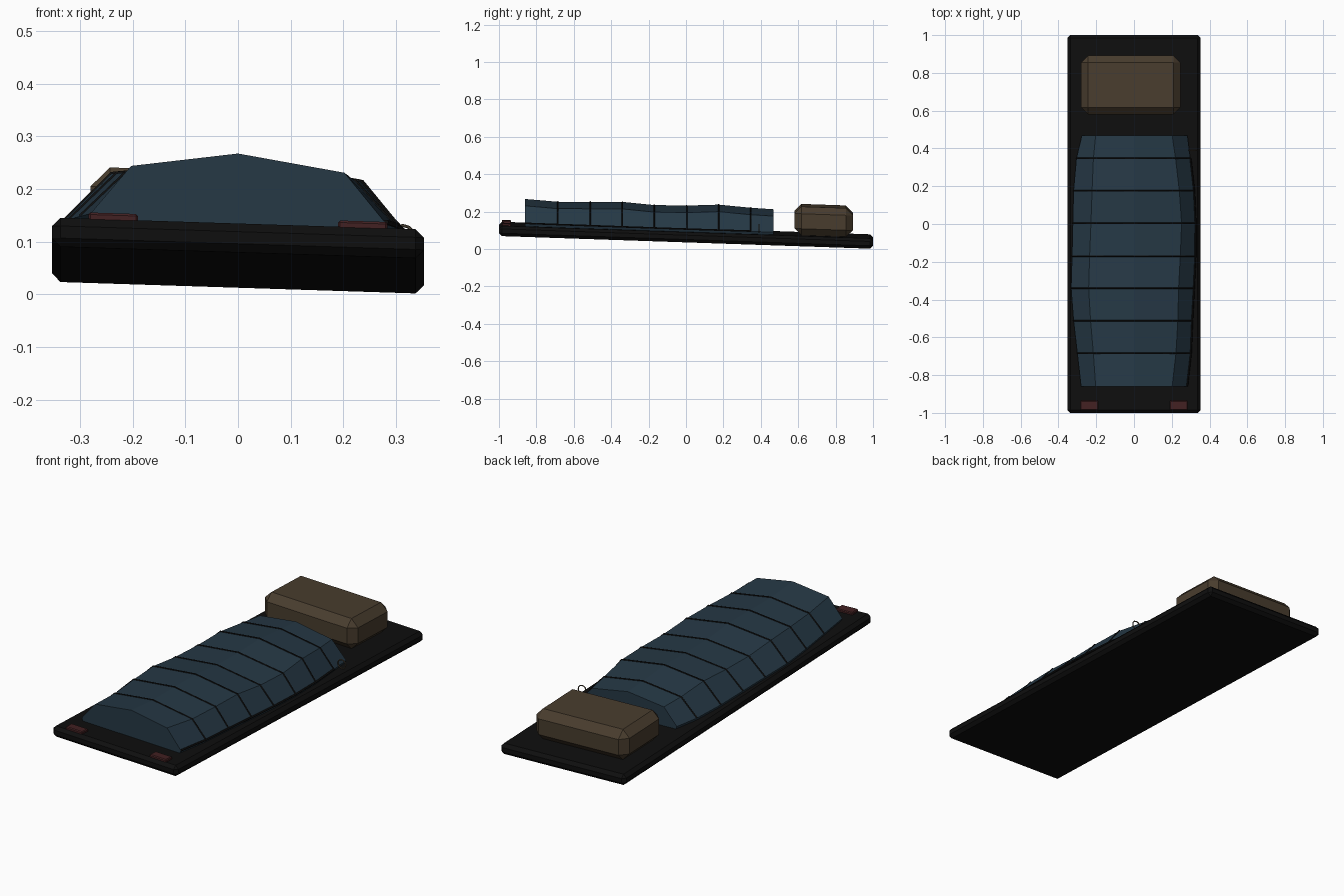
import bpy, bmesh, math
from mathutils import Matrix

if "Cube" in bpy.data.objects:
    bpy.data.objects.remove(bpy.data.objects["Cube"])

# the whole bedroll lies on a slight slope
TILT = Matrix(((1, 0, 0, 0), (0, 1, 0, 0), (-0.032, -0.034, 1, 0), (0, 0, 0, 1)))


def material(name, rgb):
    m = bpy.data.materials.new(name)
    m.diffuse_color = (*rgb, 1)
    m.use_nodes = True
    m.node_tree.nodes["Principled BSDF"].inputs["Base Color"].default_value = m.diffuse_color
    return m


BLACK = material("black_foam", (0.0045, 0.0045, 0.0045))
BLUE = material("slate_blue_fabric", (0.019, 0.040, 0.060))
TAN = material("brown_canvas", (0.066, 0.046, 0.027))
RED = material("dark_red_strap", (0.055, 0.015, 0.016))
BRASS = material("dull_brass", (0.09, 0.07, 0.045))


def finish(name, bm, mat):
    bmesh.ops.recalc_face_normals(bm, faces=bm.faces)
    bm.transform(TILT)
    me = bpy.data.meshes.new(name)
    bm.to_mesh(me)
    bm.free()
    me.materials.append(mat)
    ob = bpy.data.objects.new(name, me)
    bpy.context.collection.objects.link(ob)
    return ob


def box(name, lo, hi, bevel, mat):
    bm = bmesh.new()
    bmesh.ops.create_cube(bm, size=1)
    for v in bm.verts:
        v.co = [(a + b) / 2 + c * (b - a) for a, b, c in zip(lo, hi, v.co)]
    bmesh.ops.bevel(bm, geom=bm.edges[:], offset=bevel, segments=1, affect='EDGES')
    return finish(name, bm, mat)


def tube(name, pts, r, mat):
    cu = bpy.data.curves.new(name, 'CURVE')
    cu.dimensions = '3D'
    cu.bevel_depth = r
    cu.bevel_resolution = 1
    cu.use_fill_caps = True
    sp = cu.splines.new('POLY')
    sp.points.add(len(pts) - 1)
    for p, q in zip(sp.points, pts):
        p.co = (*q, 1)
    cu.transform(TILT)
    cu.materials.append(mat)
    ob = bpy.data.objects.new(name, cu)
    bpy.context.collection.objects.link(ob)


# mat, pillow and foot straps
box("ground_mat", (-0.353, -1, 0.046), (0.353, 1, 0.101), 0.016, BLACK)
box("pillow", (-0.28, 0.58, 0.10), (0.245, 0.892, 0.254), 0.037, TAN)
for side in (-1, 1):
    box("foot_strap", (side * 0.237 - 0.047, -0.985, 0.094),
        (side * 0.237 + 0.047, -0.935, 0.113), 0.004, RED)

# sleeping bag cross-sections: y, left, left shoulder, right shoulder, right, crown height
SECTIONS = [
    (-0.860, -0.280, -0.203, 0.202, 0.280, 0.238),
    (-0.685, -0.300, -0.215, 0.222, 0.300, 0.229),
    (-0.512, -0.320, -0.230, 0.232, 0.307, 0.235),
    (-0.340, -0.333, -0.240, 0.236, 0.316, 0.240),
    (-0.170, -0.328, -0.235, 0.245, 0.324, 0.229),
    (0.003, -0.324, -0.228, 0.252, 0.325, 0.232),
    (0.175, -0.320, -0.222, 0.240, 0.317, 0.243),
    (0.347, -0.305, -0.215, 0.220, 0.298, 0.232),
    (0.468, -0.276, -0.203, 0.202, 0.283, 0.228),
]


def section(y, l, ls, rs, r, h):
    s = h - 0.03
    return [(l + 0.008, y, 0.098), (l, y, 0.115), (ls, y, s), (0, y, h),
            (rs, y, s), (r, y, 0.115), (r - 0.008, y, 0.098)]


bm = bmesh.new()
rings = [[bm.verts.new(p) for p in section(*s)] for s in SECTIONS]
for a, b in zip(rings, rings[1:]):
    for i in range(7):
        j = (i + 1) % 7
        bm.faces.new((a[i], a[j], b[j], b[i]))
bm.faces.new(rings[0])
bm.faces.new(rings[-1])
finish("sleeping_bag", bm, BLUE)

# quilting seams across the bag, zip along the right edge
for s in SECTIONS[1:-1]:
    tube("quilt_seam", section(*s)[1:6], 0.004, BLACK)
tube("zip", [(s[4] + 0.001, s[0], 0.117) for s in SECTIONS[:-1]], 0.005, BLACK)

# zip pull ring
bm = bmesh.new()
N, M = 12, 6
vs = [[bm.verts.new((0.313 + (0.022 + 0.003 * math.cos(b)) * math.cos(a),
                     0.39 + 0.003 * math.sin(b),
                     0.142 - 0.010 + (0.022 + 0.003 * math.cos(b)) * math.sin(a)))
       for b in (2 * math.pi * k / M for k in range(M))]
      for a in (2 * math.pi * k / N for k in range(N))]
for i in range(N):
    for k in range(M):
        bm.faces.new((vs[i][k], vs[(i + 1) % N][k],
                      vs[(i + 1) % N][(k + 1) % M], vs[i][(k + 1) % M]))
finish("zip_pull_ring", bm, BRASS)
